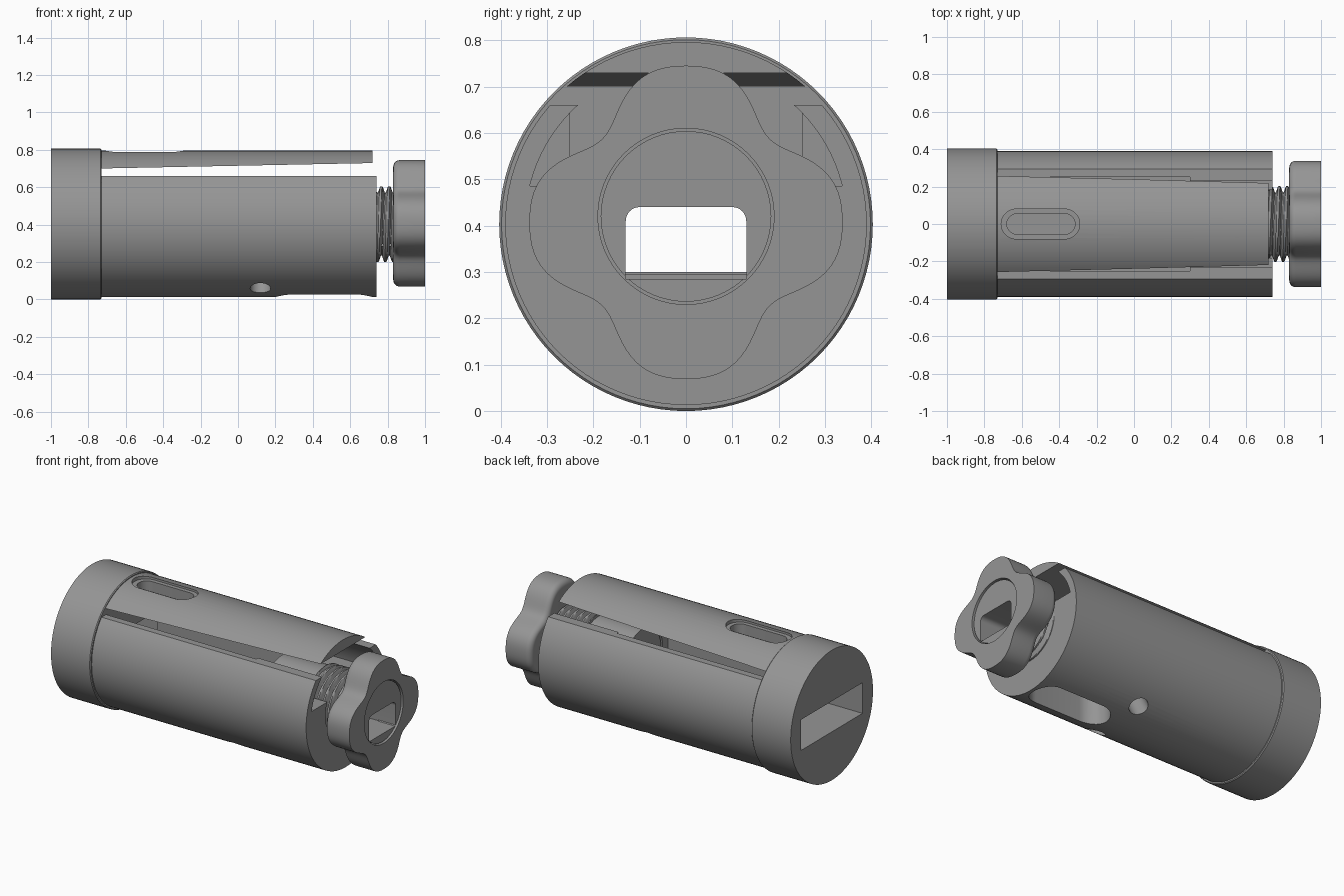
import bpy, bmesh, math
from mathutils import Matrix, Vector

if "Cube" in bpy.data.objects:
    bpy.data.objects.remove(bpy.data.objects["Cube"])

CZ = 0.403   # height of the main axis
R = 0.39     # body radius

grey = bpy.data.materials.new("mid grey")
grey.diffuse_color = (0.30, 0.30, 0.30, 1)
grey.use_nodes = True
grey.node_tree.nodes["Principled BSDF"].inputs["Base Color"].default_value = grey.diffuse_color


def finish(name, bm):
    bmesh.ops.recalc_face_normals(bm, faces=bm.faces[:])
    me = bpy.data.meshes.new(name)
    bm.to_mesh(me)
    bm.free()
    ob = bpy.data.objects.new(name, me)
    bpy.context.collection.objects.link(ob)
    me.materials.append(grey)
    return ob


def loft(name, rings):
    """Closed skin through equal-length rings of points."""
    bm = bmesh.new()
    vs = [[bm.verts.new(p) for p in r] for r in rings]
    n = len(vs[0])
    for a, b in zip(vs, vs[1:]):
        for i in range(n):
            j = (i + 1) % n
            bm.faces.new((a[i], a[j], b[j], b[i]))
    bm.faces.new(vs[0])
    bm.faces.new(vs[-1])
    return finish(name, bm)


def prism_x(name, pts, x0, x1):
    return loft(name, [[(x, y, z) for y, z in pts] for x in (x0, x1)])


def circle(r, cz=CZ, n=96):
    return [(r * math.cos(2 * math.pi * i / n), cz + r * math.sin(2 * math.pi * i / n))
            for i in range(n)]


def rect(y, z0, z1):
    return [(-y, z0), (y, z0), (y, z1), (-y, z1)]


def stadium(x0, x1, r, n=16):
    out = []
    for cx, start in ((x1 - r, -90), (x0 + r, 90)):
        for i in range(n + 1):
            a = math.radians(start + 180 * i / n)
            out.append((cx + r * math.cos(a), r * math.sin(a)))
    return out


def cut(ob, cutter, op='DIFFERENCE'):
    m = ob.modifiers.new("cut", 'BOOLEAN')
    m.operation, m.solver, m.object = op, 'EXACT', cutter
    bpy.context.view_layer.update()
    me = bpy.data.meshes.new_from_object(ob.evaluated_get(bpy.context.evaluated_depsgraph_get()))
    ob.modifiers.clear()
    ob.data = me
    bpy.data.objects.remove(cutter)


# Round end cap with a wide rectangular opening
cap = loft("end_cap", [[(x, y, z) for y, z in circle(r)] for x, r in
                       ((-1, 0.403), (-0.735, 0.403), (-0.73, 0.398))])
cut(cap, prism_x("c", rect(0.30, 0.30, 0.49), -1.1, -0.7))

# Main body with a flat open top
body = prism_x("body", circle(R), -0.73, 0.74)
cut(body, prism_x("c", rect(0.6, 0.66, 1.0), -0.8, 0.8))
cut(body, prism_x("c", rect(0.25, 0.295, 0.8), -0.8, 0.30))
# shallow round-sided recess at the knob end
recess = prism_x("c", circle(0.347), 0.25, 0.8)
cut(recess, prism_x("c2", rect(0.6, 0.485, 1.0), 0.2, 0.9), 'INTERSECT')
cut(body, recess)
# bore for the screw
cut(body, prism_x("c", circle(0.2), 0.2, 0.8))
# slot in the underside
pts = stadium(0.20, 0.72, 0.105)
cut(body, loft("c", [[(x, y, z) for x, y in pts] for z in (-0.1, 0.3)]))
# two small radial drain holes
for s in (-1, 1):
    hole = loft("c", [[(x, y, z) for x, y in circle(0.055, 0, 32)] for z in (-0.5, -0.2)])
    hole.data.transform(Matrix.Translation((0.12, 0, CZ)) @ Matrix.Rotation(-s * math.radians(28), 4, 'X'))
    cut(body, hole)

# Springy tongue along the top
tongue = prism_x("top_tongue", circle(R + 0.003), -0.735, 0.72)
side = [(-0.8, 0.699), (0.8, 0.731), (0.8, 1.0), (-0.8, 1.0)]
cut(tongue, loft("c", [[(x, y, z) for x, z in side] for y in (-0.6, 0.6)]), 'INTERSECT')
# window through the tongue with a stepped rim
for a, b, r, z0 in ((-0.71, -0.29, 0.08, 0.775), (-0.68, -0.315, 0.055, 0.6)):
    p = stadium(a, b, r)
    cut(tongue, loft("c", [[(x, y, z) for x, y in p] for z in (z0, 0.9)]))

# Threaded hollow screw
n, pitch = 64, 0.042
rings = []
for k in range(78):
    x = 0.60 + k * pitch / 12
    ring = []
    for i in range(n):
        a = 2 * math.pi * i / n
        t = (x / pitch + i / n) % 1.0
        r = 0.168 + 0.034 * min(1.0, max(0.0, 1.9 * (1 - abs(2 * t - 1)) - 0.3))
        ring.append((x, r * math.cos(a), CZ + r * math.sin(a)))
    rings.append(ring)
screw = loft("threaded_screw", rings)
shank = prism_x("screw_shank", circle(0.185, 0.403, 64), 0.30, 0.62)
core = prism_x("screw_end", circle(0.184, 0.42, 64), 0.85, 0.99)


def passage():
    pts = [(-0.13, 0.285), (0.13, 0.285)]
    for cy, start in ((0.1, 0), (-0.1, 90)):
        for i in range(9):
            a = math.radians(start + 90 * i / 8)
            pts.append((cy + 0.03 * math.cos(a), 0.41 + 0.03 * math.sin(a)))
    return prism_x("c", pts, 0.2, 1.1)


# Four-lobed knob with a rounded inner edge
def lobes(x, inset):
    out = []
    for i in range(128):
        a = 2 * math.pi * i / 128
        r = 0.338 - 0.083 * ((1 - math.cos(4 * a)) / 2) ** 1.7 - inset
        out.append((x, r * math.cos(a), 0.407 + r * math.sin(a)))
    return out


f = 0.035
steps = [math.radians(15 * i) for i in range(7)]
knob = loft("lobed_knob", [lobes(0.83 + f * (1 - math.cos(a)), f * (1 - math.sin(a))) for a in steps]
            + [lobes(1.0, 0)])
cut(knob, prism_x("c", circle(0.19, 0.42, 64), 0.87, 1.1))
for ob in (screw, shank, core, knob):
    cut(ob, passage())

# Smooth curved walls, keep edges crisp
for ob in bpy.context.collection.objects:
    bpy.ops.object.select_all(action='DESELECT')
    ob.select_set(True)
    bpy.context.view_layer.objects.active = ob
    bpy.ops.object.shade_smooth_by_angle(angle=math.radians(30))
